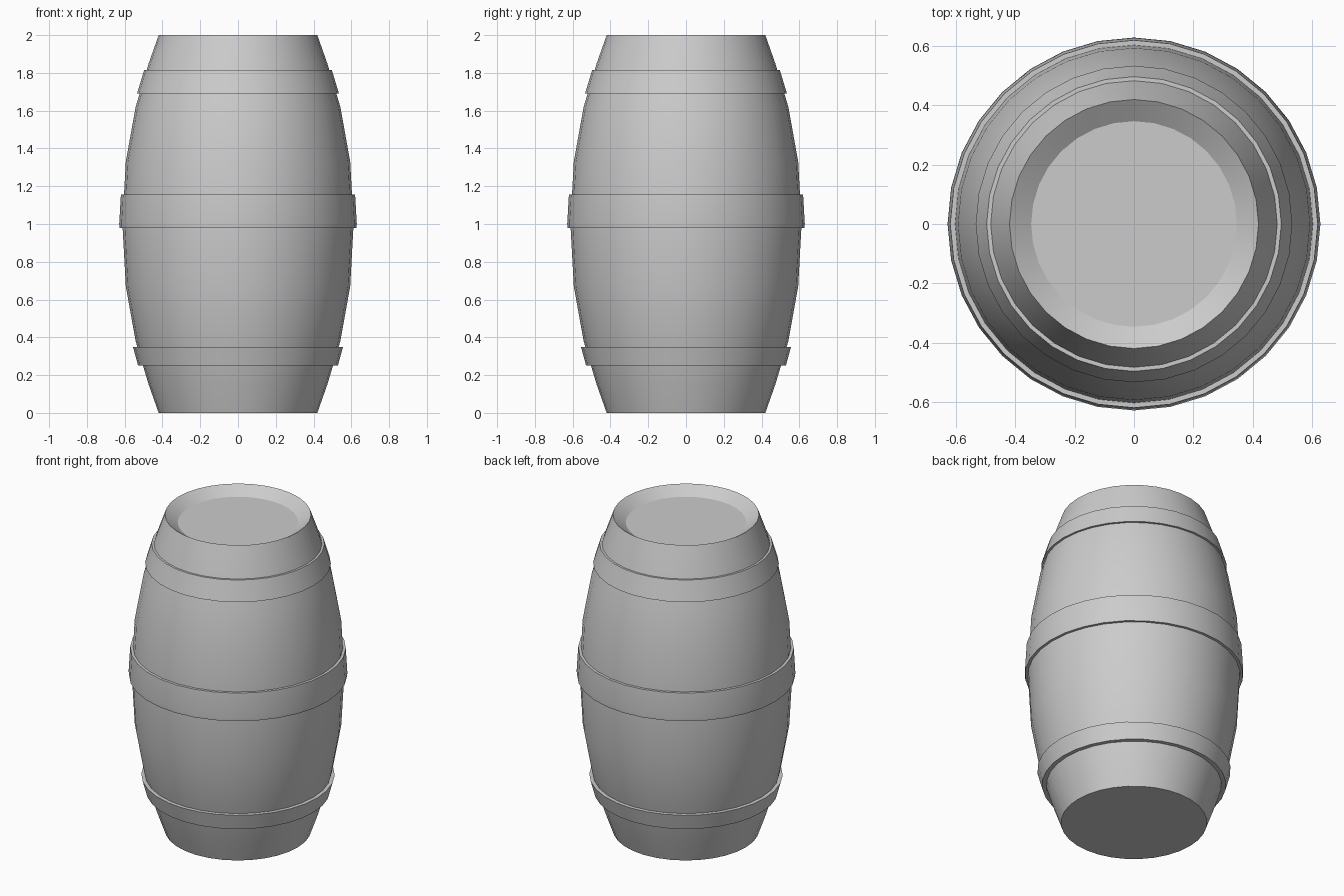
import bpy, bmesh, math

if "Cube" in bpy.data.objects:
    bpy.data.objects.remove(bpy.data.objects["Cube"])

SIDES = 32


def lathe(name, profile, cap_start=False, cap_end=False):
    """Revolve (radius, z) points around the z axis."""
    bm = bmesh.new()
    rings = []
    for r, z in profile:
        rings.append([bm.verts.new((r * math.cos(2 * math.pi * i / SIDES),
                                    r * math.sin(2 * math.pi * i / SIDES), z))
                      for i in range(SIDES)])
    for low, high in zip(rings, rings[1:]):
        for i in range(SIDES):
            j = (i + 1) % SIDES
            bm.faces.new((low[i], low[j], high[j], high[i]))
    if cap_start:
        bm.faces.new(rings[0][::-1])
    if cap_end:
        bm.faces.new(rings[-1])
    mesh = bpy.data.meshes.new(name)
    bm.to_mesh(mesh)
    bm.free()
    obj = bpy.data.objects.new(name, mesh)
    bpy.context.collection.objects.link(obj)
    bpy.ops.object.select_all(action='DESELECT')
    obj.select_set(True)
    bpy.context.view_layer.objects.active = obj
    bpy.ops.object.shade_smooth_by_angle(angle=math.radians(30))
    return obj


# Bulging body, mirrored about mid height, with a recessed lid
half = [(0.42, 0), (0.473, 0.15), (0.542, 0.38), (0.594, 0.67)]
wall = half + [(0.612, 1.0)] + [(r, 2 - z) for r, z in reversed(half)]
lathe("barrel_body", wall + [(0.347, 1.95)], cap_start=True, cap_end=True)


# Hoops: outer profile plus lips reaching into the body wall
def hoop(name, outer, lip=0.025):
    (r0, z0), (r1, z1) = outer[0], outer[-1]
    lathe(name, [(r0 - lip, z0)] + outer + [(r1 - lip, z1)])


hoop("lower_hoop", [(0.529, 0.25), (0.556, 0.35)])
hoop("middle_hoop", [(0.627, 0.98), (0.629, 1.0), (0.620, 1.155)])
hoop("upper_hoop", [(0.534, 1.692), (0.497, 1.815)])
